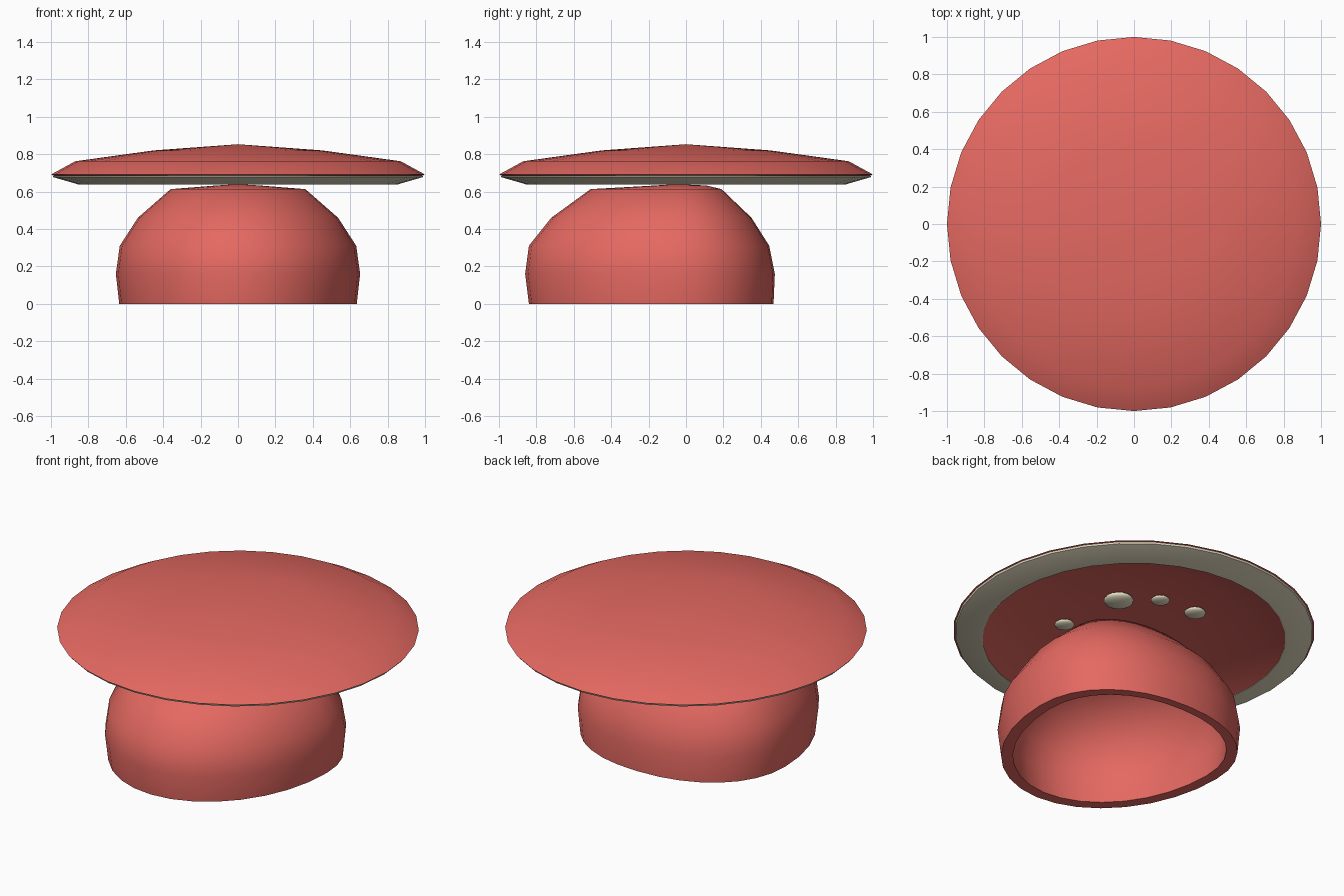
import bpy, bmesh, math

if "Cube" in bpy.data.objects:
    bpy.data.objects.remove(bpy.data.objects["Cube"])

SIDES = 32


def material(name, rgb):
    m = bpy.data.materials.new(name)
    m.diffuse_color = (*rgb, 1.0)
    m.use_nodes = True
    m.node_tree.nodes["Principled BSDF"].inputs["Base Color"].default_value = m.diffuse_color
    return m


RED = material("coral_red", (0.78, 0.14, 0.12))
BEIGE = material("warm_beige", (0.82, 0.75, 0.57))


def loft(name, rings, mat, y0=0.0, closed=False, angle=50, back_power=1.0):
    """Rings are (x radius, front radius, back radius, z); zero radius makes a pole.
    A back_power below 1 makes the back half squarer."""
    bm = bmesh.new()
    loops = []
    for rx, front, back, z in rings:
        if rx == 0:
            loops.append([bm.verts.new((0, y0, z))] * SIDES)
            continue
        loop = []
        for i in range(SIDES):
            a = 2 * math.pi * i / SIDES
            c, s = math.cos(a), math.sin(a)
            if s > 0:
                c = math.copysign(abs(c) ** back_power, c)
                s = s ** back_power
            loop.append(bm.verts.new((rx * c, y0 + s * (back if s > 0 else front), z)))
        loops.append(loop)
    pairs = list(zip(loops, loops[1:]))
    if closed:
        pairs.append((loops[-1], loops[0]))
    for lo, hi in pairs:
        for i in range(SIDES):
            j = (i + 1) % SIDES
            bm.faces.new(dict.fromkeys((lo[i], lo[j], hi[j], hi[i])))
    bmesh.ops.recalc_face_normals(bm, faces=bm.faces)
    mesh = bpy.data.meshes.new(name)
    bm.to_mesh(mesh)
    bm.free()
    mesh.materials.append(mat)
    ob = bpy.data.objects.new(name, mesh)
    bpy.context.collection.objects.link(ob)
    bpy.ops.object.select_all(action='DESELECT')
    ob.select_set(True)
    bpy.context.view_layer.objects.active = ob
    bpy.ops.object.shade_smooth_by_angle(angle=math.radians(angle))
    return ob


def round_rings(profile):
    return [(r, r, r, z) for r, z in profile]


# Wide shallow cap with a hollow underside
loft("cap", round_rings([(0, 0.725), (0.42, 0.71), (0.72, 0.675), (0.838, 0.64), (0.97, 0.684),
                         (1.0, 0.691), (0.87, 0.762), (0.45, 0.82), (0, 0.853)]), RED, angle=35)

# Beige band under the edge of the cap
loft("under_rim", round_rings([(0.992, 0.687), (0.988, 0.677), (0.85, 0.637),
                               (0.838, 0.637), (0.838, 0.644)]), BEIGE, closed=True, angle=30)

# Hollow crown, longer toward the front and squarer at the back
Y0 = -0.05
outer = [(0.635, 0.79, 0.518, 0), (0.653, 0.81, 0.525, 0.16), (0.632, 0.79, 0.495, 0.31),
         (0.535, 0.67, 0.40, 0.46), (0.36, 0.46, 0.24, 0.613), (0.12, 0.12, 0.16, 0.632),
         (0, 0, 0, 0.64)]
T = 0.066
inner = [(0, 0, 0, 0.595), (0.31, 0.40, 0.19, 0.575)]
inner += [(x - T, f - T, b - T * 0.75, z) for x, f, b, z in reversed(outer[:4])]
loft("crown", inner + outer, RED, Y0, back_power=0.92)

# Flattened spots under the cap
spots = [(0.277, 0.198, 0.083), (0.103, 0.349, 0.052), (-0.134, 0.365, 0.06),
         (0.336, -0.198, 0.055)]
for n, (x, y, r) in enumerate(spots, 1):
    bpy.ops.mesh.primitive_uv_sphere_add(segments=16, ring_count=8, radius=1, location=(x, y, 0.692))
    spot = bpy.context.object
    spot.name = f"spot_{n}"
    spot.scale = (r, r, r * 0.35)
    spot.data.materials.append(BEIGE)
    bpy.ops.object.shade_smooth()
